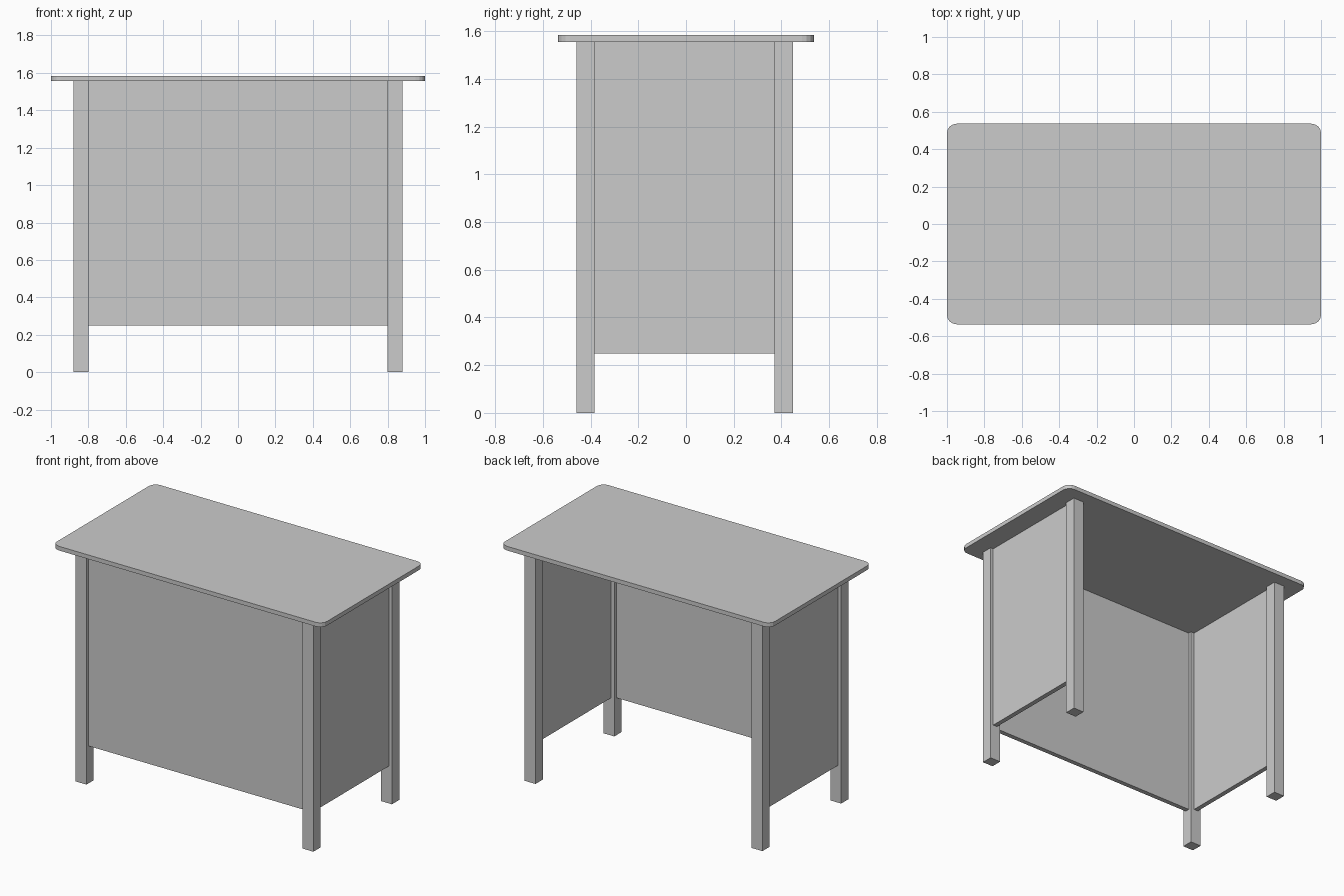
import bpy, bmesh
from mathutils import Matrix, Vector

if "Cube" in bpy.data.objects:
    bpy.data.objects.remove(bpy.data.objects["Cube"])

TOP_Z, UNDER_Z, PANEL_Z = 1.584, 1.556, 0.25
LEG_X = (0.80, 0.88)            # inner and outer leg faces
FRONT_Y = (-0.46, -0.384)       # front leg depth range
BACK_Y = (0.371, 0.449)         # back leg depth range
RECESS, THICK = 0.022, 0.032    # panels sit inside the leg faces


def box(name, x, y, z, corner=0.0):
    """Box from ranges, optionally with rounded vertical corners."""
    lo, hi = Vector((x[0], y[0], z[0])), Vector((x[1], y[1], z[1]))
    mid = (lo + hi) / 2
    bm = bmesh.new()
    bmesh.ops.create_cube(bm, size=1, matrix=Matrix.Diagonal((*(hi - lo), 1)))
    if corner:
        upright = [e for e in bm.edges
                   if abs(e.verts[0].co.z - e.verts[1].co.z) > 1e-4]
        bmesh.ops.bevel(bm, geom=upright, offset=corner, segments=4,
                        profile=0.5, affect='EDGES')
    mesh = bpy.data.meshes.new(name)
    bm.to_mesh(mesh)
    bm.free()
    obj = bpy.data.objects.new(name, mesh)
    obj.location = mid
    bpy.context.collection.objects.link(obj)
    return obj


# Table top with rounded corners
box("table_top", (-1, 1), (-0.536, 0.536), (UNDER_Z, TOP_Z), corner=0.05)

# Legs and side panels, left and right
for side, s in (("left", -1), ("right", 1)):
    leg_x = sorted(s * v for v in LEG_X)
    box(f"front_leg_{side}", leg_x, FRONT_Y, (0, UNDER_Z))
    box(f"back_leg_{side}", leg_x, BACK_Y, (0, UNDER_Z))
    outer = LEG_X[1] - RECESS
    panel_x = sorted((s * outer, s * (outer - THICK)))
    box(f"side_panel_{side}", panel_x, (FRONT_Y[1], BACK_Y[0]), (PANEL_Z, UNDER_Z))

# Front panel; the back stays open
front = FRONT_Y[0] + RECESS
box("front_panel", (-LEG_X[0], LEG_X[0]), (front, front + THICK), (PANEL_Z, UNDER_Z))
